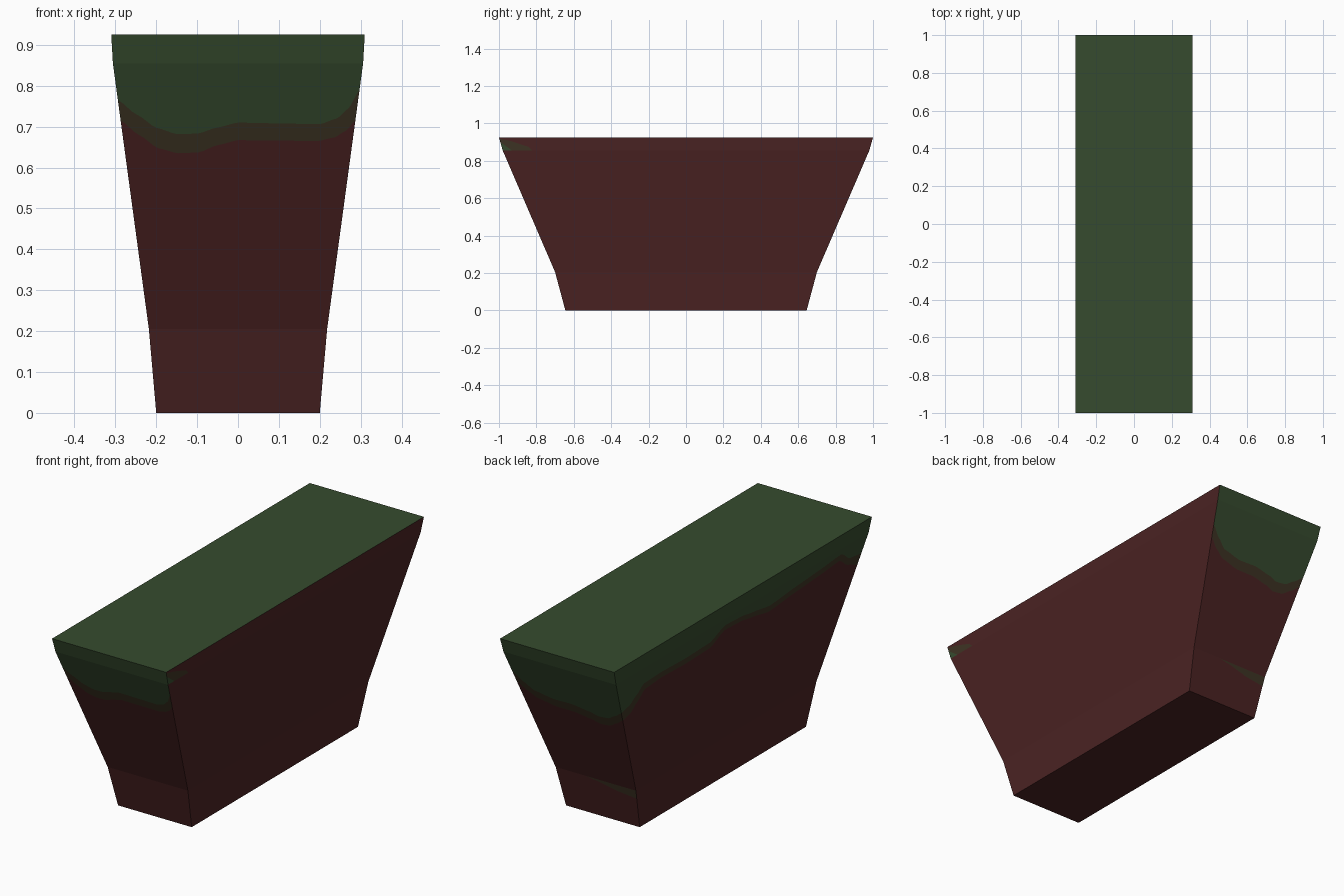
import bpy, bmesh
from mathutils import Vector

if "Cube" in bpy.data.objects:
    bpy.data.objects.remove(bpy.data.objects["Cube"])

# Block profile: height, half width (x), half length (y)
RINGS = [(0.0, 0.20, 0.645), (0.205, 0.218, 0.70), (0.855, 0.306, 0.98), (0.925, 0.31, 1.0)]
Z1, Z2, Z3 = 0.205, 0.855, 0.925
SOIL, BLEND, GRASS = 0, 1, 2


def srgb(r, g, b):
    lin = lambda c: c / 12.92 if c <= 0.04045 else ((c + 0.055) / 1.055) ** 2.4
    return (lin(r / 255), lin(g / 255), lin(b / 255), 1)


def material(name, rgb):
    m = bpy.data.materials.new(name)
    m.diffuse_color = srgb(*rgb)
    m.use_nodes = True
    m.node_tree.nodes["Principled BSDF"].inputs["Base Color"].default_value = m.diffuse_color
    return m


def half_sizes(z):
    for a, b in zip(RINGS, RINGS[1:]):
        if z <= b[0]:
            t = (z - a[0]) / (b[0] - a[0])
            return a[1] + (b[1] - a[1]) * t, a[2] + (b[2] - a[2]) * t
    return RINGS[-1][1:]


def point(side, f, z):
    w, l = half_sizes(z)
    return {"front": (f * w, -l, z), "back": (f * w, l, z),
            "left": (-w, f * l, z), "right": (w, f * l, z)}[side]


def resample(keys, steps):
    """Ease between key columns so the painted edges flow smoothly."""
    out = []
    for a, b in zip(keys, keys[1:]):
        for i in range(steps):
            t = i / steps
            s = t * t * (3 - 2 * t) * 0.5 + t * 0.5
            out.append([a[0] + (b[0] - a[0]) * t] + [p + (q - p) * s for p, q in zip(a[1:], b[1:])])
    return out + [list(keys[-1])]


def add_wall(bm, side, keys, levels, mats, steps=4):
    """Wall as a grid: each column is cut at its own heights, rows get a colour."""
    cols = []
    for f, *z in resample(keys, steps):
        cols.append([bm.verts.new(point(side, f, h)) for h in levels(*z)])
    for c, d in zip(cols, cols[1:]):
        for i, m in enumerate(mats):
            bm.faces.new((c[i], d[i], d[i + 1], c[i + 1])).material_index = m


bm = bmesh.new()

# Front: fraction across, blend bottom, grass bottom
front = [(-1, .715, .765), (-.86, .68, .73), (-.7, .647, .697), (-.53, .635, .682),
         (-.35, .637, .683), (-.175, .655, .698), (0, .667, .71), (.35, .666, .708),
         (.7, .665, .706), (.84, .674, .72), (.93, .69, .745), (1, .715, .79)]
add_wall(bm, "front", front, lambda a, b: (0, Z1, a, b, Z2, Z3),
         (SOIL, SOIL, BLEND, GRASS, GRASS))

# Back: as the front, plus a mossy patch under the lower bend
back = [(-1, .16, .635, .68), (-.86, .163, .605, .65), (-.7, .167, .577, .622),
        (-.5, .172, .572, .617), (-.35, .18, .585, .63), (0, .196, .6, .645),
        (.28, Z1, .6, .643), (.35, Z1, .6, .643), (.7, Z1, .62, .662),
        (.86, Z1, .65, .70), (1, Z1, .69, .745)]
add_wall(bm, "back", back, lambda p, a, b: (0, p, Z1, a, b, Z2, Z3),
         (SOIL, BLEND, SOIL, BLEND, GRASS, GRASS))

# Left: ragged grass edge
left = [(-1, .715, .765), (-.9, .745, .775), (-.8, .795, .825), (-.63, .78, .81),
        (-.48, .77, .80), (-.24, .75, .78), (-.1, .775, .80), (0, .79, .815),
        (.13, .795, .82), (.25, .745, .775), (.45, .74, .77), (.65, .745, .775),
        (.79, .735, .77), (.86, .69, .73), (.93, .65, .695), (1, .635, .68)]
add_wall(bm, "left", left, lambda a, b: (0, Z1, a, b, Z2, Z3),
         (SOIL, SOIL, BLEND, GRASS, GRASS))

# Right: plain, with a small patch in the upper front corner
right = [(-1, .90, .918), (-.95, Z2, .908), (-.855, Z2, .875), (-.84, Z2, Z2), (1, Z2, Z2)]
add_wall(bm, "right", right, lambda a, b: (0, Z1, Z2, a, b, Z3),
         (SOIL, SOIL, GRASS, BLEND, SOIL), steps=1)

# Top and bottom caps
for z, w, l, m in ((*RINGS[0], SOIL), (*RINGS[-1], GRASS)):
    bm.faces.new([bm.verts.new((x * w, y * l, z))
                  for x, y in ((-1, -1), (1, -1), (1, 1), (-1, 1))]).material_index = m

# Weld, then turn every face outward
bmesh.ops.remove_doubles(bm, verts=bm.verts[:], dist=0.0001)
bm.normal_update()
middle = Vector((0, 0, 0.46))
bmesh.ops.reverse_faces(bm, faces=[f for f in bm.faces
                                   if f.normal.dot(f.calc_center_median() - middle) < 0])

mesh = bpy.data.meshes.new("earth_block")
bm.to_mesh(mesh)
bm.free()
for name, rgb in (("dark red soil", (75, 35, 35)), ("mossy brown", (62, 52, 36)),
                  ("dark grass green", (54, 75, 46))):
    mesh.materials.append(material(name, rgb))
bpy.context.collection.objects.link(bpy.data.objects.new("earth_block", mesh))
